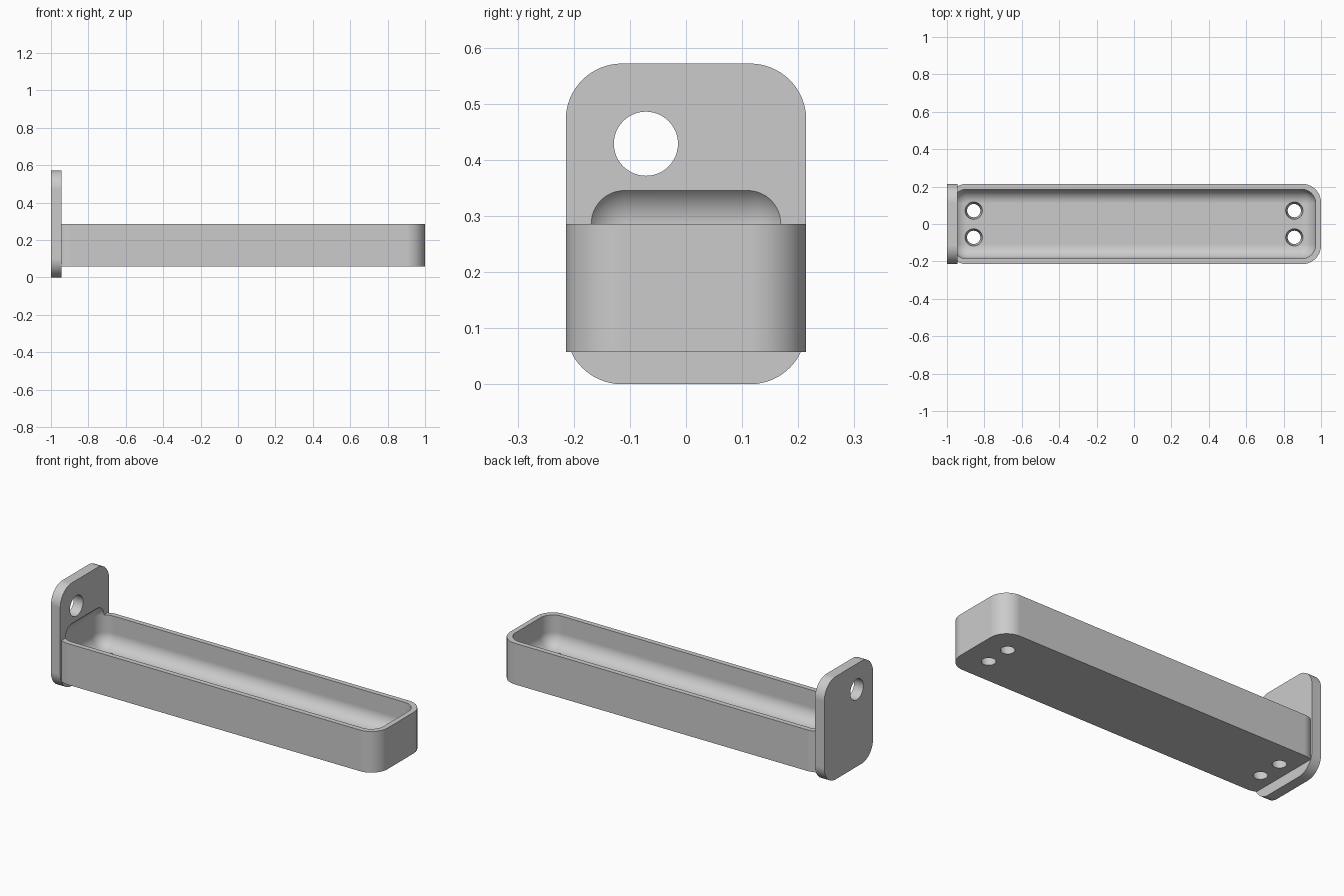
import bpy, bmesh, math
from mathutils import Matrix, Vector

old = bpy.data.objects.get("Cube")
if old:
    bpy.data.objects.remove(old, do_unlink=True)

U = 1 / 35            # one design unit
HALF_WIDTH = 7.5 * U
CORNER = 3.5 * U

grey = bpy.data.materials.new("plain grey")
grey.use_nodes = True
colour = (0.6, 0.6, 0.6, 1)
grey.diffuse_color = colour
grey.node_tree.nodes["Principled BSDF"].inputs["Base Color"].default_value = colour


def finish(name, bm, helper=False):
    bmesh.ops.recalc_face_normals(bm, faces=bm.faces)
    mesh = bpy.data.meshes.new(name)
    bm.to_mesh(mesh)
    bm.free()
    mesh.materials.append(grey)
    obj = bpy.data.objects.new(name, mesh)
    bpy.context.collection.objects.link(obj)
    obj.hide_render = helper
    return obj


def box(name, low, high, radius, axis=None, segments=16, helper=False):
    """Box with rounded edges: those along one axis, or all of them."""
    low, high = Vector(low), Vector(high)
    bm = bmesh.new()
    bmesh.ops.create_cube(bm, size=1)
    for v in bm.verts:
        v.co = Vector((v.co[i] * (high - low)[i] + (low + high)[i] / 2 for i in range(3)))
    edges = [e for e in bm.edges if axis is None or
             abs((e.verts[0].co - e.verts[1].co)[axis]) > 1e-5]
    bmesh.ops.bevel(bm, geom=edges, offset=radius, segments=segments,
                    profile=0.5, affect='EDGES')
    return finish(name, bm, helper)


def drill(name, centre, r_low, r_high, depth, along_x=False):
    matrix = Matrix.Translation(centre)
    if along_x:
        matrix = matrix @ Matrix.Rotation(math.pi / 2, 4, 'Y')
    bm = bmesh.new()
    bmesh.ops.create_cone(bm, cap_ends=True, segments=48, radius1=r_low,
                          radius2=r_high, depth=depth, matrix=matrix)
    return finish(name, bm, True)


def combine(obj, other, operation):
    mod = obj.modifiers.new("combine", 'BOOLEAN')
    mod.operation, mod.solver, mod.object = operation, 'EXACT', other
    bpy.context.view_layer.objects.active = obj
    bpy.ops.object.modifier_apply(modifier=mod.name)
    bpy.data.objects.remove(other, do_unlink=True)


# Upright end plate, joined to the long round-cornered tray body
holder = box("tray_with_end_plate", (-1, -HALF_WIDTH, 0),
             (-33 * U, HALF_WIDTH, 20 * U), CORNER, axis=0)
body = box("tray_body", (-0.995, -HALF_WIDTH, 2 * U),
           (1, HALF_WIDTH, 10 * U), CORNER, axis=2)
combine(holder, body, 'UNION')

# Fully rounded cavity, which also scoops into the plate
cavity = box("cavity_cutter", (-34 * U, -6.5 * U, 4 * U),
             (34 * U, 6.5 * U, 12.67 * U), 2.67 * U, helper=True)
combine(holder, cavity, 'DIFFERENCE')

# Hanging hole in the plate
hanging = drill("hanging_hole_cutter", (-34 * U, -2.5 * U, 15 * U),
                2 * U, 2 * U, 4 * U, along_x=True)
combine(holder, hanging, 'DIFFERENCE')

# Four tapered drain holes in the floor
for sx in (-1, 1):
    for sy in (-1, 1):
        hole = drill("floor_hole_cutter", (sx * 30 * U, sy * 2.5 * U, 3.25 * U),
                     1.15 * U, 1.8 * U, 3.5 * U)
        combine(holder, hole, 'DIFFERENCE')

# Smooth fillets, crisp edges
bpy.ops.object.select_all(action='DESELECT')
holder.select_set(True)
bpy.context.view_layer.objects.active = holder
bpy.ops.object.shade_smooth_by_angle(angle=math.radians(30))
normals = holder.modifiers.new("even shading", 'WEIGHTED_NORMAL')
normals.keep_sharp = True
